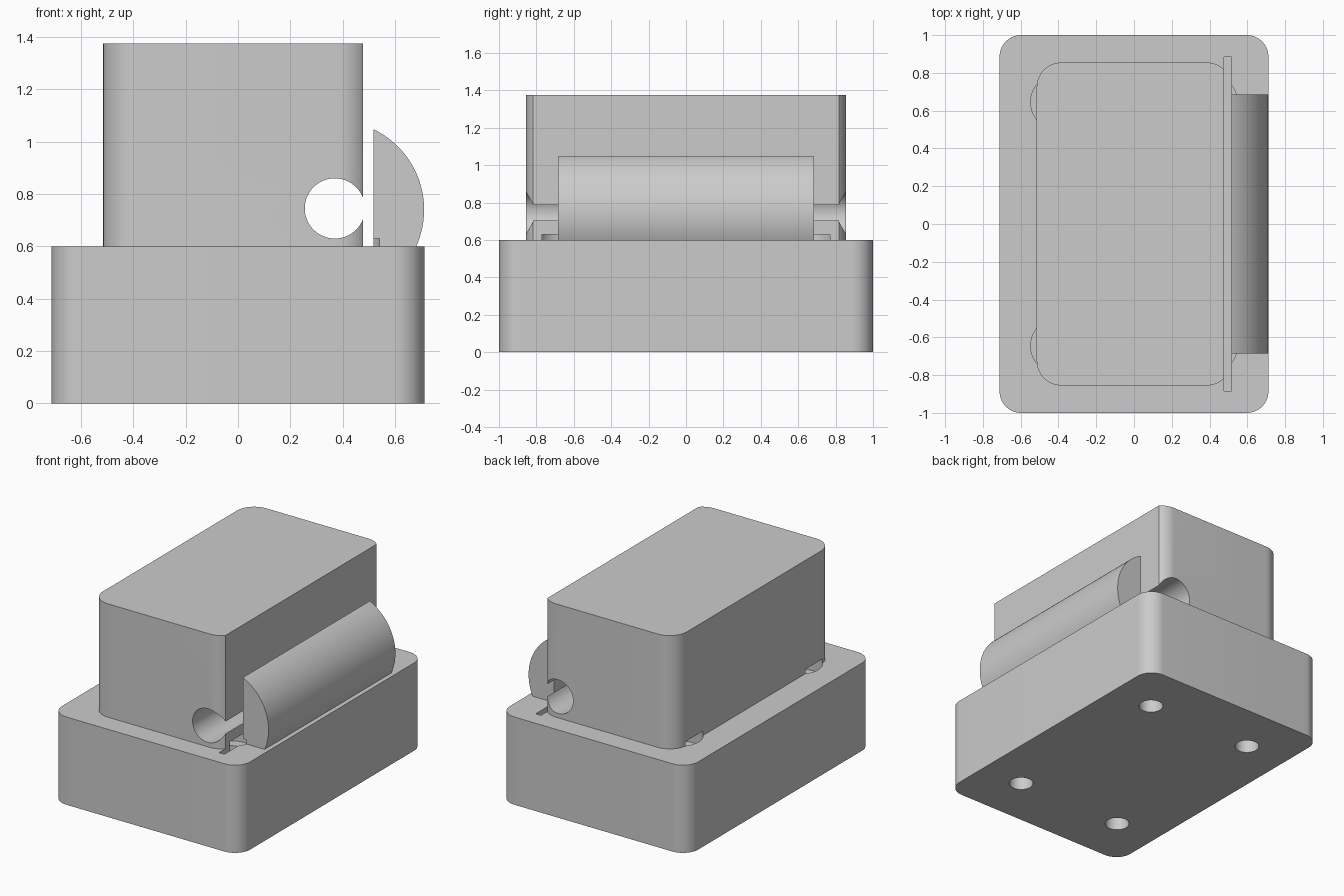
import bpy, bmesh, math
from mathutils import Matrix

cube = bpy.data.objects.get("Cube")
if cube:
    bpy.data.objects.remove(cube, do_unlink=True)

grey = bpy.data.materials.new("plain grey")
grey.use_nodes = True
grey.diffuse_color = (0.6, 0.6, 0.6, 1)
grey.node_tree.nodes["Principled BSDF"].inputs["Base Color"].default_value = (0.6, 0.6, 0.6, 1)


def to_object(name, bm):
    bmesh.ops.recalc_face_normals(bm, faces=bm.faces)
    mesh = bpy.data.meshes.new(name)
    bm.to_mesh(mesh)
    bm.free()
    mesh.materials.append(grey)
    obj = bpy.data.objects.new(name, mesh)
    bpy.context.collection.objects.link(obj)
    return obj


def box(name, x0, x1, half_y, z0, z1, radius=0):
    """Box centred on y = 0, with optional rounded vertical edges."""
    bm = bmesh.new()
    bmesh.ops.create_cube(bm, size=1)
    for v in bm.verts:
        v.co.x = x1 if v.co.x > 0 else x0
        v.co.y = math.copysign(half_y, v.co.y)
        v.co.z = z1 if v.co.z > 0 else z0
    if radius:
        upright = [e for e in bm.edges
                   if abs(e.verts[0].co.z - e.verts[1].co.z) > 0.01]
        bmesh.ops.bevel(bm, geom=upright, offset=radius, segments=14,
                        profile=0.5, affect='EDGES')
    return to_object(name, bm)


def cylinder(name, radius, length, centre, along_y=False):
    bm = bmesh.new()
    turn = Matrix.Rotation(math.pi / 2, 4, 'X') if along_y else Matrix()
    bmesh.ops.create_cone(bm, cap_ends=True, segments=64, radius1=radius,
                          radius2=radius, depth=length,
                          matrix=Matrix.Translation(centre) @ turn)
    return to_object(name, bm)


def curved_guard(name, cx, cz, radius, flat_x, floor_z, half_y):
    """Part of a cylinder behind a flat upright face, resting on the base."""
    start = math.acos((flat_x - cx) / radius)
    end = math.asin((floor_z - cz) / radius)
    steps = 40
    profile = [(flat_x, floor_z)]
    for i in range(steps + 1):
        a = start + (end - start) * i / steps
        profile.append((cx + radius * math.cos(a), cz + radius * math.sin(a)))
    bm = bmesh.new()
    face = bm.faces.new([bm.verts.new((x, -half_y, z)) for x, z in profile])
    out = bmesh.ops.extrude_face_region(bm, geom=[face])
    for v in out["geom"]:
        if isinstance(v, bmesh.types.BMVert):
            v.co.y = half_y
    return to_object(name, bm)


# Solid parts
base = box("base", -0.712, 0.712, 1.0, 0, 0.6, 0.115)
block = box("upper_block", -0.515, 0.515, 0.855, 0.6, 1.375, 0.13)
guard = curved_guard("curved_guard", 0.37, 0.74, 0.341, 0.517, 0.6, 0.685)

# Cutters: slot, cross bore, bolt holes and their head recesses
cutters = [box("slot_cutter", 0.477, 0.517, 0.885, 0.4, 1.6),
           cylinder("bore_cutter", 0.115, 2.4, (0.37, 0, 0.745), True)]
for x in (-0.4, 0.4):
    for y in (-0.645, 0.645):
        cutters.append(cylinder("bolt_cutter", 0.076, 0.7, (x, y, 0.25)))
        cutters.append(cylinder("recess_cutter", 0.147, 0.13, (x, y, 0.565)))


def cut(obj, tools):
    for tool in tools:
        mod = obj.modifiers.new("cut", 'BOOLEAN')
        mod.operation = 'DIFFERENCE'
        mod.solver = 'EXACT'
        mod.object = tool
    bpy.context.view_layer.update()
    graph = bpy.context.evaluated_depsgraph_get()
    mesh = bpy.data.meshes.new_from_object(obj.evaluated_get(graph))
    obj.modifiers.clear()
    obj.data = mesh


recesses = [c for c in cutters if c.name.startswith("recess")]
bolts = [c for c in cutters if c.name.startswith("bolt")]
cut(base, [cutters[0]] + recesses + bolts)
cut(block, cutters[:2] + recesses)
cut(guard, recesses)
for c in cutters:
    bpy.data.objects.remove(c, do_unlink=True)

# Smooth curved walls, crisp edges
bpy.ops.object.select_all(action='DESELECT')
for obj in (base, block, guard):
    obj.select_set(True)
bpy.context.view_layer.objects.active = base
bpy.ops.object.shade_smooth_by_angle(angle=math.radians(30))
